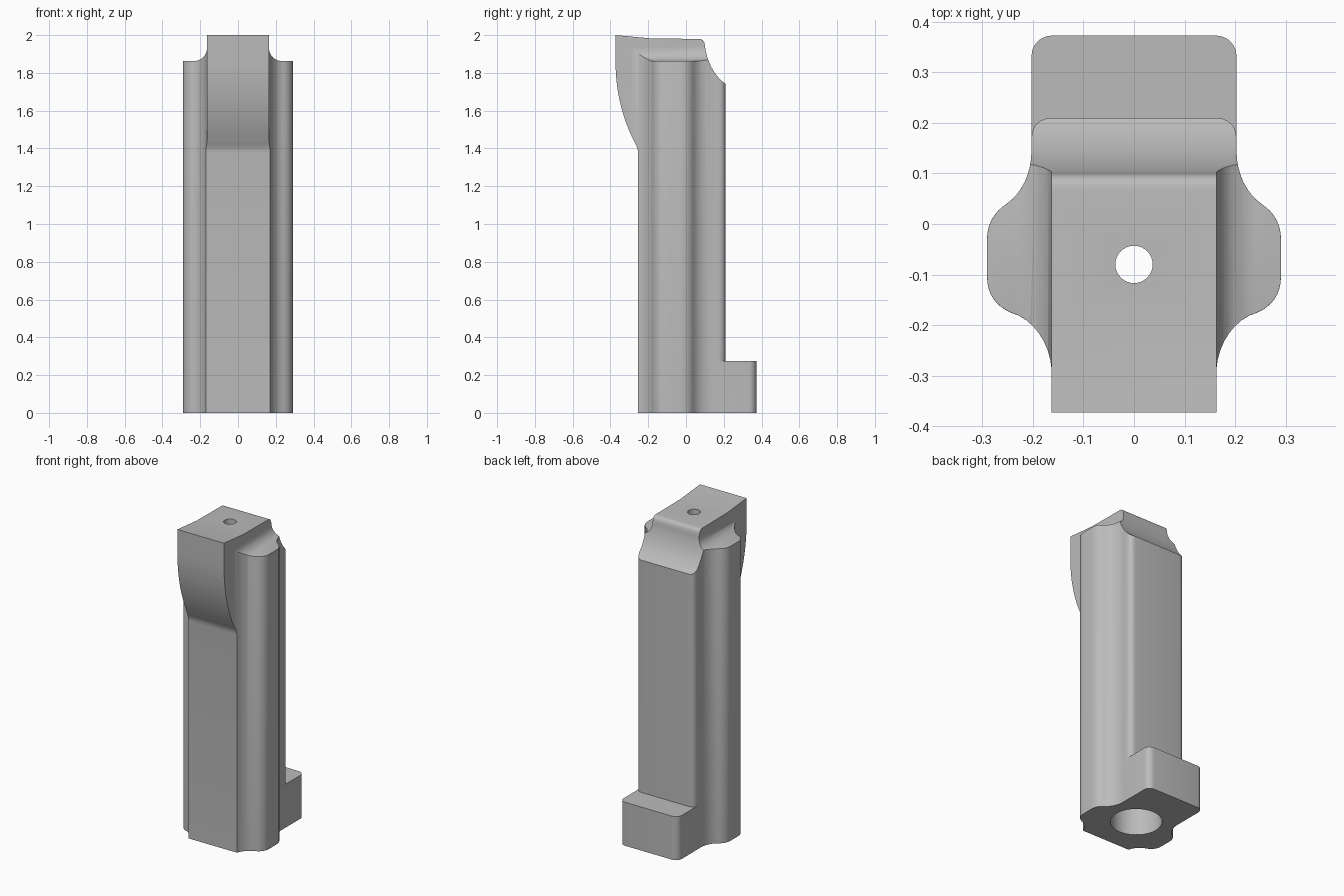
import bpy, bmesh, math
from mathutils import Vector
from mathutils.geometry import interpolate_bezier

cube = bpy.data.objects.get("Cube")
if cube:
    bpy.data.objects.remove(cube, do_unlink=True)

grey = bpy.data.materials.new("plain grey")
grey.use_nodes = True
grey.diffuse_color = (0.5, 0.5, 0.5, 1)
grey.node_tree.nodes["Principled BSDF"].inputs["Base Color"].default_value = (0.5, 0.5, 0.5, 1)


def curve(a, b, c, d, steps=9):
    """Points along a cubic curve from a to d."""
    pts = interpolate_bezier(*(Vector((*p, 0)) for p in (a, b, c, d)), steps)
    return [(p.x, p.y) for p in pts]


def mirrored(half):
    """Close a half outline by mirroring it in the first coordinate."""
    return half + [(-u, v) for u, v in reversed(half)]


def prism(name, outline, place, low, high):
    """Extrude an outline; place maps (u, v, depth) to x, y, z."""
    clean = []
    for p in outline:
        if not clean or (Vector(p) - Vector(clean[-1])).length > 1e-4:
            clean.append(p)
    bm = bmesh.new()
    face = bm.faces.new([bm.verts.new(place(u, v, low)) for u, v in clean])
    grown = bmesh.ops.extrude_face_region(bm, geom=[face])
    shift = Vector(place(0, 0, high)) - Vector(place(0, 0, low))
    bmesh.ops.translate(bm, vec=shift, verts=[g for g in grown["geom"] if isinstance(g, bmesh.types.BMVert)])
    bmesh.ops.recalc_face_normals(bm, faces=bm.faces)
    mesh = bpy.data.meshes.new(name)
    bm.to_mesh(mesh)
    bm.free()
    mesh.materials.append(grey)
    obj = bpy.data.objects.new(name, mesh)
    bpy.context.collection.objects.link(obj)
    return obj


def combine(target, tool, operation):
    mod = target.modifiers.new(operation, 'BOOLEAN')
    mod.operation, mod.solver, mod.object = operation, 'EXACT', tool
    bpy.context.view_layer.objects.active = target
    bpy.ops.object.modifier_apply(modifier=mod.name)
    bpy.data.objects.remove(tool, do_unlink=True)


def upward(u, v, d): return (u, v, d)
def sideways(u, v, d): return (d, u, v)
def frontward(u, v, d): return (u, d, v)


def circle(y, r, n):
    return [(r * math.cos(t * math.tau / n), y + r * math.sin(t * math.tau / n)) for t in range(n)]


# Plan of the column: narrow front, rounded side wings, square back
plan = [(.163, -.42), (.163, -.29)]
plan += curve((.163, -.29), (.166, -.235), (.2, -.187), (.245, -.175))
plan += curve((.245, -.175), (.272, -.163), (.291, -.14), (.291, -.105))
plan += curve((.291, -.03), (.291, .0), (.277, .023), (.255, .038))
plan += curve((.255, .038), (.222, .06), (.203, .1), (.203, .145))
plan += curve((.203, .17), (.203, .193), (.188, .21), (.163, .21), 7)
body = prism("column_body", mirrored(plan), upward, 0, 2.1)

# Side outline: bulging front head and scooped back
side = [(-.253, -.1), (-.253, 1.375)]
side += curve((-.253, 1.375), (-.255, 1.41), (-.268, 1.42), (-.278, 1.445), 7)
side += curve((-.278, 1.445), (-.345, 1.58), (-.373, 1.72), (-.373, 1.86), 14)
side += [(-.373, 2), (-.18, 1.982)]
side += curve((.065, 1.98), (.088, 1.98), (.097, 1.97), (.1, 1.945), 7)
side += curve((.1, 1.945), (.11, 1.86), (.15, 1.785), (.205, 1.745), 12)
side += [(.23, 1.735), (.23, -.1)]
combine(body, prism("side_tool", side, sideways, -.5, .5), 'INTERSECT')

# Front outline: tall head with fillets down to the wing shoulders
front = [(.4, -.1), (.4, 1.862), (.235, 1.862)]
front += curve((.235, 1.862), (.195, 1.864), (.165, 1.89), (.163, 1.935), 12)
front += [(.163, 2.2)]
combine(body, prism("front_tool", mirrored(front), frontward, -.6, .6), 'INTERSECT')

# Soften the shoulder rims
bm = bmesh.new()
bm.from_mesh(body.data)
bmesh.ops.remove_doubles(bm, verts=bm.verts, dist=1e-4)
rim = []
for e in bm.edges:
    if len(e.link_faces) == 2 and all(1.855 < v.co.z < 1.87 and abs(v.co.x) > .2 for v in e.verts):
        ups = sorted(f.normal.z for f in e.link_faces)
        if ups[0] < .1 and ups[1] > .9:
            rim.append(e)
bmesh.ops.bevel(bm, geom=rim, offset=.016, segments=4, profile=.5, affect='EDGES', clamp_overlap=True)
bm.to_mesh(body.data)
bm.free()

# Foot block at the back
foot = [(.203, .05)] + curve((.203, .333), (.203, .355), (.185, .373), (.163, .373), 7)
combine(body, prism("foot_tool", mirrored(foot), upward, 0, .275), 'UNION')

# Wide bore from below and the small hole in the top
combine(body, prism("bore_tool", circle(.02, .148, 48), upward, -.1, 1.3), 'DIFFERENCE')
combine(body, prism("pin_hole_tool", circle(-.08, .037, 32), upward, 1.2, 2.2), 'DIFFERENCE')

bpy.ops.object.select_all(action='DESELECT')
body.select_set(True)
bpy.context.view_layer.objects.active = body
bpy.ops.object.shade_smooth_by_angle(angle=math.radians(32))
